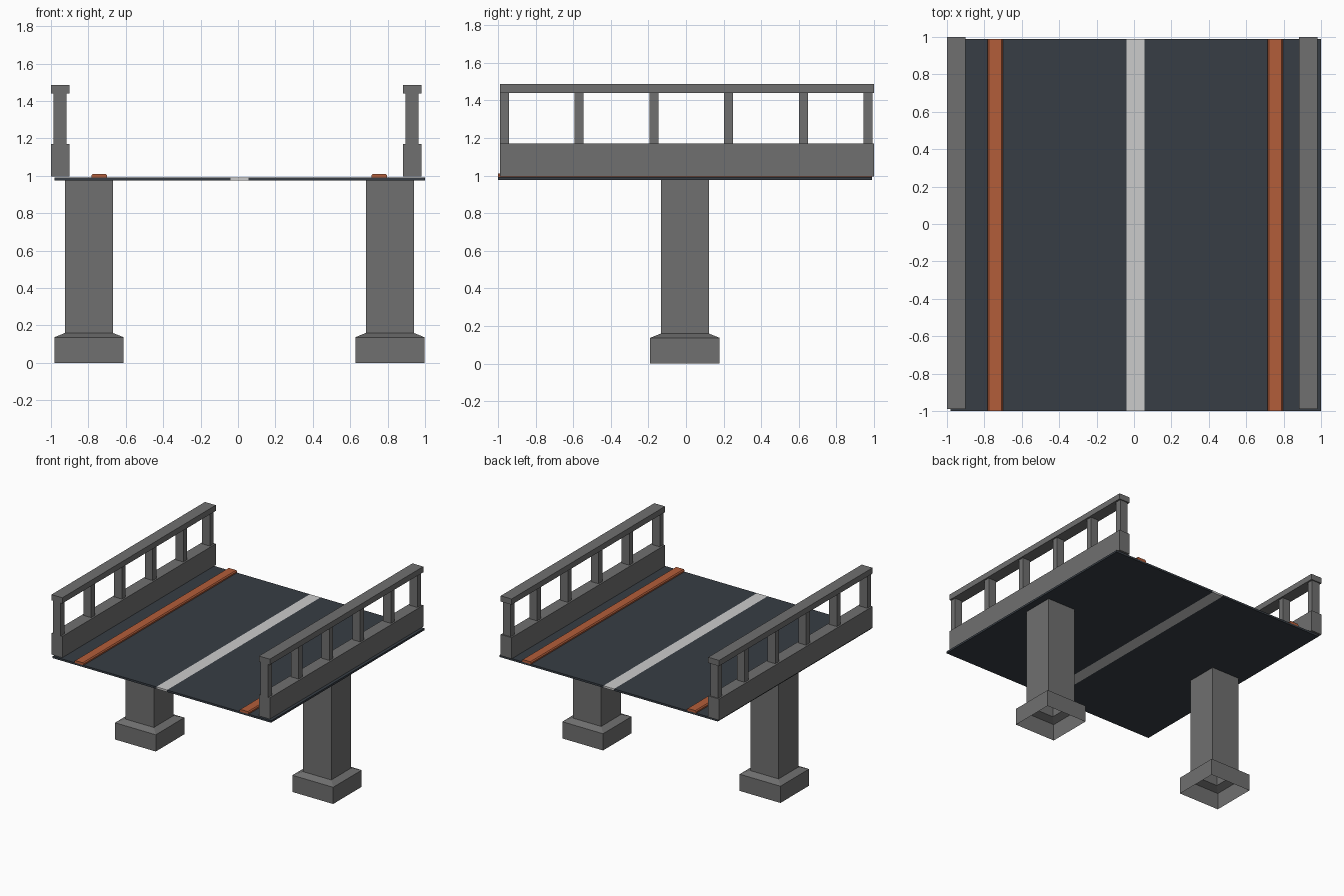
import bpy, bmesh

if "Cube" in bpy.data.objects:
    bpy.data.objects.remove(bpy.data.objects["Cube"])


def material(name, rgb):
    m = bpy.data.materials.new(name)
    m.diffuse_color = (*rgb, 1)
    m.use_nodes = True
    m.node_tree.nodes["Principled BSDF"].inputs["Base Color"].default_value = m.diffuse_color
    return m


CONCRETE = material("concrete grey", (0.162, 0.162, 0.162))
ASPHALT = material("dark asphalt", (0.038, 0.047, 0.058))
PAINT = material("white road paint", (0.60, 0.60, 0.60))
ORANGE = material("burnt orange", (0.45, 0.11, 0.042))


def finish(name, bm, *mats):
    bmesh.ops.recalc_face_normals(bm, faces=bm.faces)
    mesh = bpy.data.meshes.new(name)
    bm.to_mesh(mesh)
    bm.free()
    for m in mats:
        mesh.materials.append(m)
    ob = bpy.data.objects.new(name, mesh)
    bpy.context.collection.objects.link(ob)
    return ob


def add_box(bm, x0, x1, y0, y1, z0, z1):
    verts = bmesh.ops.create_cube(bm, size=1)["verts"]
    for v in verts:
        v.co = (x1 if v.co.x > 0 else x0,
                y1 if v.co.y > 0 else y0,
                z1 if v.co.z > 0 else z0)


# Road deck, with the centre line cut through it
STRIPE = (-0.04, 0.057)
bm = bmesh.new()
add_box(bm, -0.98, 1.0, -1.0, 0.988, 0.976, 0.992)
for x in STRIPE:
    bmesh.ops.bisect_plane(bm, geom=bm.verts[:] + bm.edges[:] + bm.faces[:],
                           plane_co=(x, 0, 0), plane_no=(1, 0, 0))
for f in bm.faces:
    f.material_index = int(STRIPE[0] < f.calc_center_median().x < STRIPE[1])
finish("road_deck", bm, ASPHALT, PAINT)


# Orange kerb strips with chamfered sides
def kerb(name, cx):
    bm = bmesh.new()
    profile = [(-0.042, 0.988), (-0.042, 1.003), (-0.034, 1.011),
               (0.034, 1.011), (0.042, 1.003), (0.042, 0.988)]
    face = bm.faces.new([bm.verts.new((cx + x, -1.0, z)) for x, z in profile])
    ext = bmesh.ops.extrude_face_region(bm, geom=[face], use_keep_orig=True)
    for v in ext["geom"]:
        if isinstance(v, bmesh.types.BMVert):
            v.co.y = 0.988
    finish(name, bm, ORANGE)


# Railing: parapet, posts and handrail
def railing(side, cx):
    y0, y1 = -0.988, 1.0
    bm = bmesh.new()
    add_box(bm, cx - 0.049, cx + 0.049, y0, y1, 0.996, 1.17)
    finish(side + "_parapet", bm, CONCRETE)
    bm = bmesh.new()
    add_box(bm, cx - 0.049, cx + 0.049, y0, y1, 1.44, 1.487)
    finish(side + "_handrail", bm, CONCRETE)
    bm = bmesh.new()
    for y in (-0.964, -0.57, -0.171, 0.227, 0.625, 0.967):
        add_box(bm, cx - 0.035, cx + 0.035, y - 0.024, y + 0.024, 1.165, 1.445)
    finish(side + "_railing_posts", bm, CONCRETE)


# Pillar: open-bottomed shell with footing, sloped shoulder and shaft
def pillar(name, cx, cy=-0.006):
    bm = bmesh.new()
    rings = []
    for half, z in ((0.185, 0), (0.185, 0.137), (0.128, 0.16), (0.128, 0.978)):
        rings.append([bm.verts.new((cx + sx * half, cy + sy * half, z))
                      for sx, sy in ((-1, -1), (1, -1), (1, 1), (-1, 1))])
    for low, high in zip(rings, rings[1:]):
        for i in range(4):
            j = (i + 1) % 4
            bm.faces.new((low[i], low[j], high[j], high[i]))
    finish(name, bm, CONCRETE)


for side, kerb_x, rail_x, pillar_x in (("left", -0.742, -0.951, -0.797),
                                       ("right", 0.755, 0.931, 0.812)):
    kerb(side + "_kerb", kerb_x)
    railing(side, rail_x)
    pillar(side + "_pillar", pillar_x)
